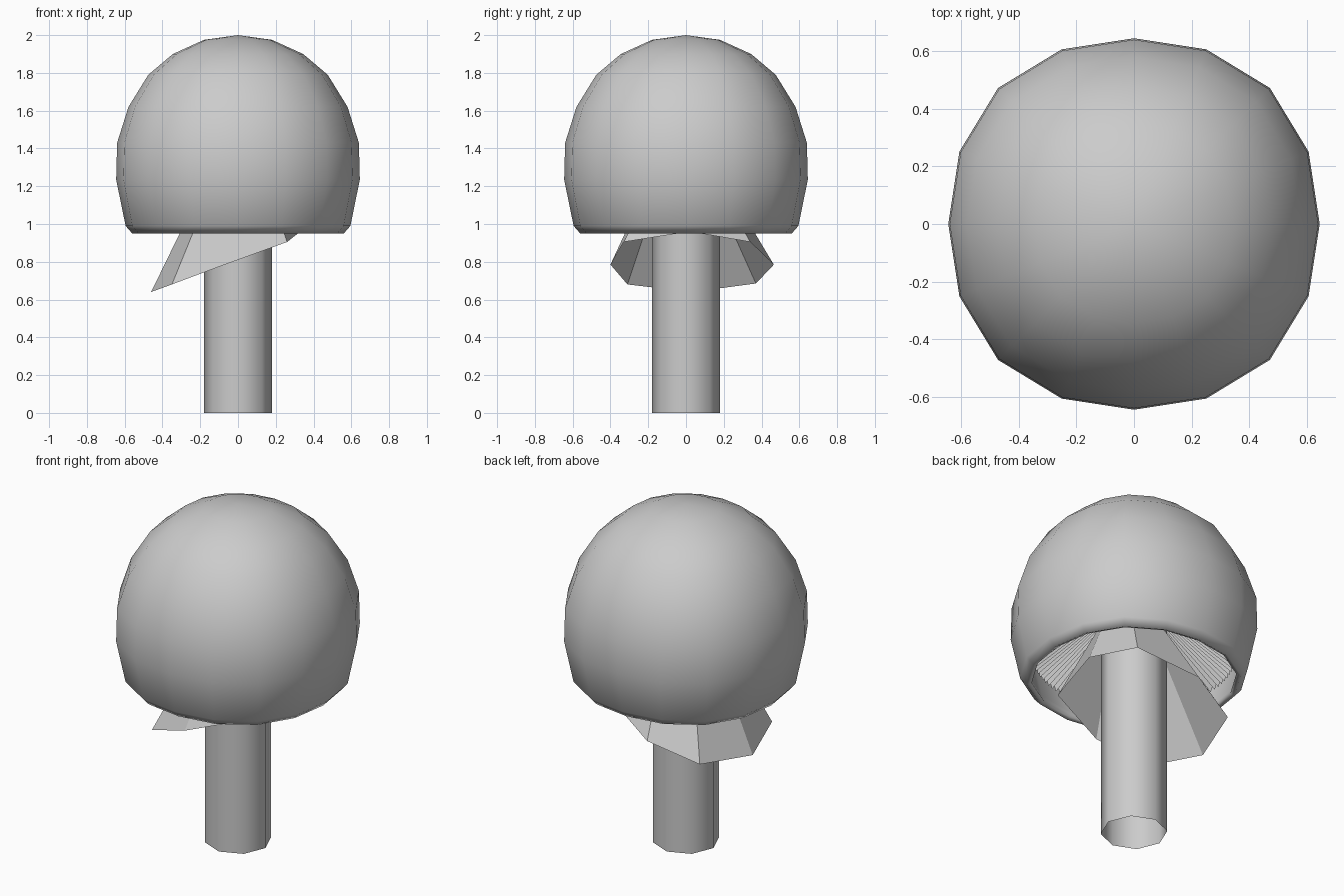
import bpy, bmesh, math
from mathutils import Vector

if "Cube" in bpy.data.objects:
    bpy.data.objects.remove(bpy.data.objects["Cube"])


def loft(name, rings, smooth=True, top=None):
    """Bridge equal-length closed rings, bottom up; optional apex point closes the top."""
    bm = bmesh.new()
    rows = [[bm.verts.new(p) for p in ring] for ring in rings]
    n = len(rows[0])
    for a, b in zip(rows, rows[1:]):
        for i in range(n):
            j = (i + 1) % n
            bm.faces.new((a[i], a[j], b[j], b[i]))
    if top:
        apex = bm.verts.new(top)
        for i in range(n):
            bm.faces.new((rows[-1][i], rows[-1][(i + 1) % n], apex))
    for f in bm.faces:
        f.smooth = smooth
    mesh = bpy.data.meshes.new(name)
    bm.to_mesh(mesh)
    bm.free()
    obj = bpy.data.objects.new(name, mesh)
    bpy.context.collection.objects.link(obj)
    return obj


def circle(r, z, n, bulge=0.0):
    pts = []
    for i in range(n):
        t = math.tau * i / n
        k = r * (1 + bulge * math.sin(2 * t) ** 2)
        pts.append(Vector((k * math.cos(t), k * math.sin(t), z)))
    return pts


# Stem: open eight-sided tube
loft("stem", [circle(0.18, 0, 8), circle(0.18, 1.45, 8)])

# Cap: slightly squared dome with a rounded rim and a thin inner wall
outer = [(0.56, 0.95), (0.595, 0.99), (0.645, 1.235), (0.64, 1.43),
         (0.58, 1.62), (0.475, 1.79), (0.345, 1.9), (0.18, 1.975)]
inner = [(0.14, 1.92), (0.32, 1.855), (0.44, 1.75), (0.535, 1.6),
         (0.595, 1.42), (0.6, 1.235), (0.55, 1.0), (0.535, 0.96)]
loft("cap", [circle(r, z, 16, 0.035) for r, z in inner + outer], top=(0, 0, 2))

# Gills: pleated cone under the cap
teeth = 96
rings = []
for r, z, amp in ((0.54, 1.09, 0.016), (0.17, 1.365, 0.005)):
    ring = circle(r, z, teeth * 2)
    for i, p in enumerate(ring):
        p.z += amp if i % 2 else -amp
    rings.append(ring)
loft("gills", rings, smooth=False)

# Skirt: lopsided flared ring around the stem
hem = [(0.33, 0.02, 0.96), (0.26, 0.34, 0.905), (-0.07, 0.465, 0.785),
       (-0.35, 0.37, 0.685), (-0.46, 0.03, 0.64), (-0.35, -0.31, 0.68),
       (-0.07, -0.40, 0.785), (0.26, -0.33, 0.905)]
collar = circle(0.185, 1.25, 8)
for p in collar:
    p.z += 0.25 * p.x
loft("skirt", [hem, collar], smooth=False)
